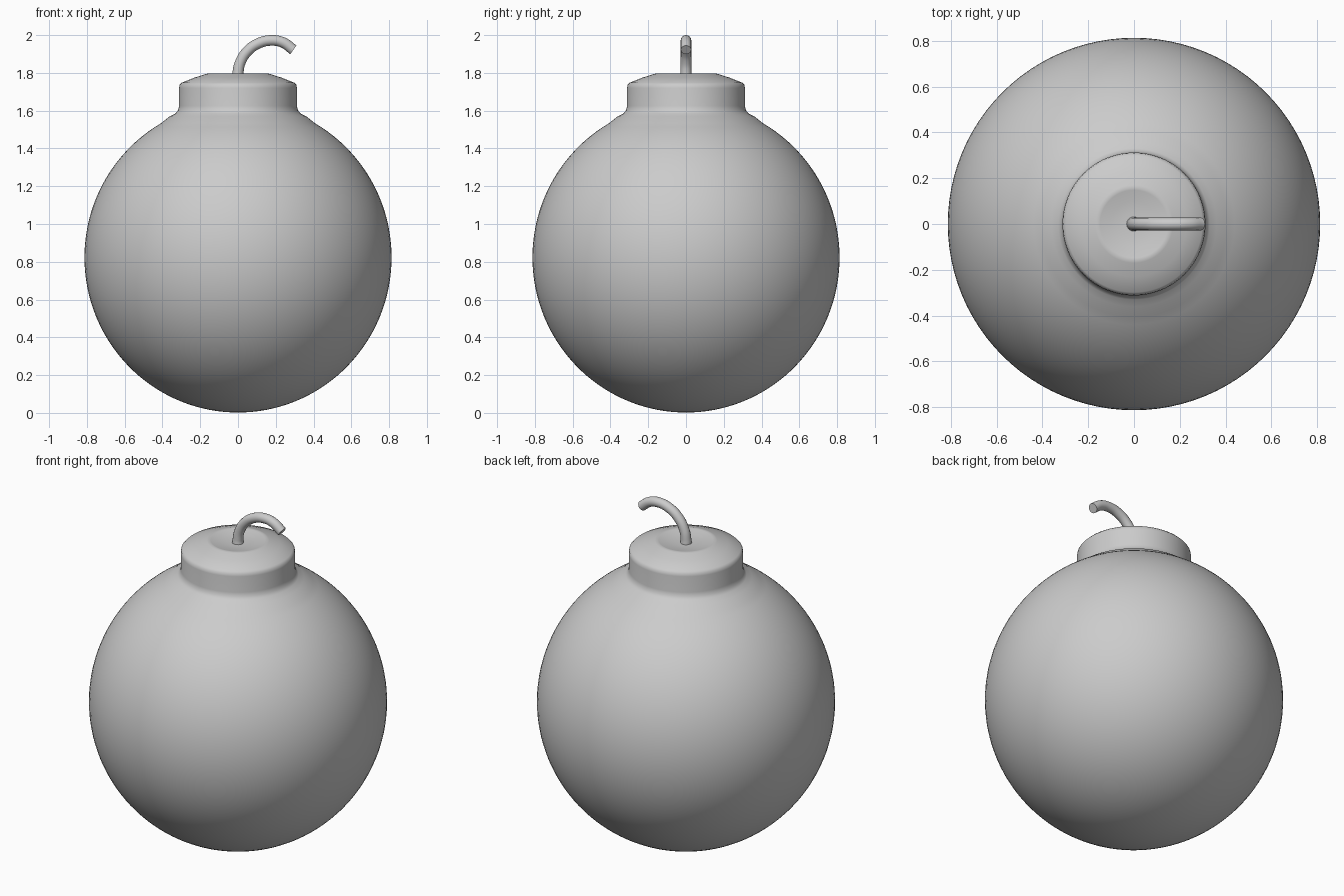
import bpy, bmesh, math
from mathutils import Vector

if "Cube" in bpy.data.objects:
    bpy.data.objects.remove(bpy.data.objects["Cube"])


def lathe(name, profile, steps=96):
    """Revolve an (r, z) profile round the z axis."""
    bm = bmesh.new()
    verts = [bm.verts.new((r, 0, z)) for r, z in profile]
    edges = [bm.edges.new(p) for p in zip(verts, verts[1:])]
    bmesh.ops.spin(bm, geom=verts + edges, cent=(0, 0, 0), axis=(0, 0, 1),
                   angle=2 * math.pi, steps=steps, use_merge=False)
    bmesh.ops.remove_doubles(bm, verts=bm.verts, dist=0.0001)
    bmesh.ops.recalc_face_normals(bm, faces=bm.faces)
    mesh = bpy.data.meshes.new(name)
    bm.to_mesh(mesh)
    bm.free()
    ob = bpy.data.objects.new(name, mesh)
    bpy.context.collection.objects.link(ob)
    return ob


def smooth(ob, angle):
    bpy.ops.object.select_all(action='DESELECT')
    ob.select_set(True)
    bpy.context.view_layer.objects.active = ob
    bpy.ops.object.shade_smooth_by_angle(angle=math.radians(angle))


# Round body: arc from the bottom pole up to the neck, then collar and shallow dished top
R, CZ = 0.813, 0.823
profile = []
for i in range(57):
    a = math.radians(-90 + 150 * i / 56)
    profile.append((max(0.0, R * math.cos(a)), CZ + (R + 0.008) * math.sin(a)))
profile += [(0.36, 1.571), (0.33, 1.586), (0.317, 1.602), (0.312, 1.625),
            (0.312, 1.72), (0.309, 1.737), (0.298, 1.748), (0.23, 1.775),
            (0.17, 1.794), (0.158, 1.797), (0.148, 1.795), (0.10, 1.785),
            (0.05, 1.78), (0, 1.78)]
body = lathe("bomb_body", profile)
smooth(body, 50)

# Bent fuse
path = [(0, 1.76, 1.2), (0, 1.80, 1.05), (0.012, 1.855, 1), (0.05, 1.915, 1),
        (0.11, 1.957, 1), (0.18, 1.972, 1), (0.24, 1.96, 1), (0.293, 1.922, 1)]
curve = bpy.data.curves.new("fuse", 'CURVE')
curve.dimensions = '3D'
curve.bevel_depth = 0.028
curve.bevel_resolution = 6
curve.use_fill_caps = True
spline = curve.splines.new('BEZIER')
spline.resolution_u = 8
spline.bezier_points.add(len(path) - 1)
for p, (x, z, s) in zip(spline.bezier_points, path):
    p.co = Vector((x, 0, z))
    p.radius = s
    p.handle_left_type = p.handle_right_type = 'AUTO'
fuse = bpy.data.objects.new("fuse", curve)
bpy.context.collection.objects.link(fuse)
bpy.ops.object.select_all(action='DESELECT')
fuse.select_set(True)
bpy.context.view_layer.objects.active = fuse
bpy.ops.object.convert(target='MESH')
smooth(bpy.context.view_layer.objects.active, 50)
